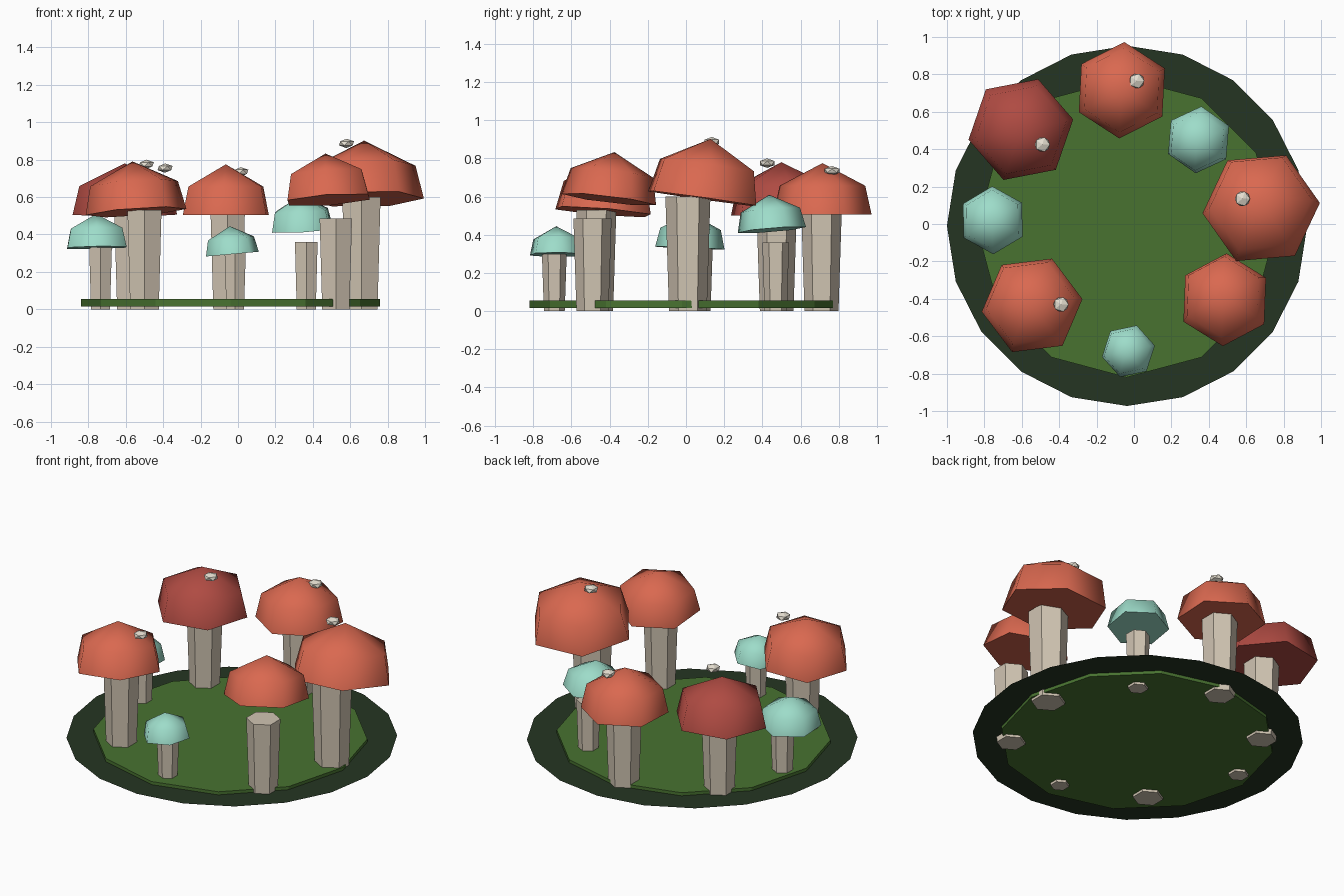
import bpy, bmesh, math
from mathutils import Vector, Matrix

if "Cube" in bpy.data.objects:
    bpy.data.objects.remove(bpy.data.objects["Cube"])


def material(name, rgb):
    m = bpy.data.materials.new(name)
    m.diffuse_color = (*rgb, 1)
    m.use_nodes = True
    m.node_tree.nodes["Principled BSDF"].inputs["Base Color"].default_value = m.diffuse_color
    return m


ORANGE = material("orange_red", (0.70, 0.14, 0.08))
DARK_RED = material("dark_red", (0.43, 0.07, 0.055))
TEAL = material("teal", (0.34, 0.72, 0.59))
STEM = material("stem_beige", (0.64, 0.56, 0.45))
SPOT = material("spot_cream", (0.78, 0.73, 0.63))
GRASS = material("grass_green", (0.065, 0.17, 0.03))
RIM = material("dark_green", (0.018, 0.036, 0.016))


def add_object(name, bm, mat, matrix, smooth=False):
    bmesh.ops.recalc_face_normals(bm, faces=bm.faces)
    me = bpy.data.meshes.new(name)
    bm.to_mesh(me)
    bm.free()
    me.materials.append(mat)
    ob = bpy.data.objects.new(name, me)
    ob.matrix_world = matrix
    bpy.context.collection.objects.link(ob)
    if smooth:
        me.shade_smooth()
        me.set_sharp_from_angle(angle=math.radians(62))
    return ob


def lathe(name, profile, sides, mat, matrix, turn=0, smooth=False):
    """Revolve (radius, z) rings from bottom to top; radius 0 makes a tip."""
    bm = bmesh.new()
    rings = []
    for r, z in profile:
        n = sides if r else 1
        rings.append([bm.verts.new((r * math.cos(turn + i * math.tau / sides),
                                    r * math.sin(turn + i * math.tau / sides), z))
                      for i in range(n)])
    for a, b in zip(rings, rings[1:]):
        for i in range(sides):
            j = (i + 1) % sides
            bm.faces.new((a[i], a[j], b[0]) if len(b) == 1 else (a[i], a[j], b[j], b[i]))
    bm.faces.new(rings[0])
    if len(rings[-1]) > 1 and len(rings) > 1:
        bm.faces.new(rings[-1])
    return add_object(name, bm, mat, matrix, smooth)


# Ground: flat dark sheet with a raised grass slab through it
lathe("ground_sheet", [(0.963, 0)], 20, RIM, Matrix.Translation((-0.037, -0.01, 0.035)))
lathe("grass_slab", [(0.80, 0.015), (0.80, 0.055)], 12, GRASS,
      Matrix.Translation((-0.04, -0.02, 0)))

# name, stem (x, y, top radius, height), cap (x, y, z), cap radius, height,
# cap turn in degrees, cap slope (x, y), material
MUSHROOMS = [
    ("right", (0.66, 0.01, 0.118, 0.60), (0.68, 0.085, 0.59), 0.315, 0.315, 5, (0.02, -0.14), ORANGE),
    ("back_right", (0.365, 0.47, 0.070, 0.36), (0.345, 0.45, 0.425), 0.18, 0.185, 25, (0.06, 0.08), TEAL),
    ("back", (-0.055, 0.71, 0.106, 0.52), (-0.065, 0.715, 0.505), 0.258, 0.27, 27, (0, 0), ORANGE),
    ("back_left", (-0.57, 0.475, 0.105, 0.51), (-0.605, 0.505, 0.505), 0.285, 0.275, 11, (0, 0.02), DARK_RED),
    ("left", (-0.735, 0.07, 0.070, 0.335), (-0.755, 0.02, 0.33), 0.182, 0.18, 31, (0.02, -0.04), TEAL),
    ("front_left", (-0.50, -0.47, 0.105, 0.53), (-0.545, -0.435, 0.52), 0.272, 0.272, 7, (0.07, -0.08), ORANGE),
    ("front", (-0.015, -0.69, 0.065, 0.30), (-0.03, -0.68, 0.295), 0.145, 0.15, 12, (0.09, 0), TEAL),
    ("front_right", (0.523, -0.49, 0.100, 0.485), (0.485, -0.405, 0.585), 0.25, 0.25, 28, (0.07, -0.12), ORANGE),
]
for name, (sx, sy, r, h), c, R, H, turn, slope, mat in MUSHROOMS:
    # six-sided stem, a little wider at the top
    lathe(name + "_stem", [(r * 0.84, 0), (r, h)], 6, STEM,
          Matrix.Translation((sx, sy, 0)), math.radians(30))
    # six-sided tilted cap
    tilt = Vector((0, 0, 1)).rotation_difference(Vector((-slope[0], -slope[1], 1)))
    lathe(name + "_cap", [(R, 0), (R * 0.87, H * 0.56), (0, H)], 6, mat,
          Matrix.Translation(c) @ tilt.to_matrix().to_4x4(), math.radians(turn), True)

# Flattened spots on the red caps
for name, pos in [("right", (0.58, 0.135, 0.887)), ("back", (0.015, 0.765, 0.735)),
                  ("back_left", (-0.49, 0.425, 0.775)), ("front_left", (-0.39, -0.43, 0.755))]:
    bm = bmesh.new()
    bmesh.ops.create_icosphere(bm, subdivisions=1, radius=0.045)
    add_object(name + "_spot", bm, SPOT,
               Matrix.Translation(pos) @ Matrix.Diagonal((1, 1, 0.55, 1)))
